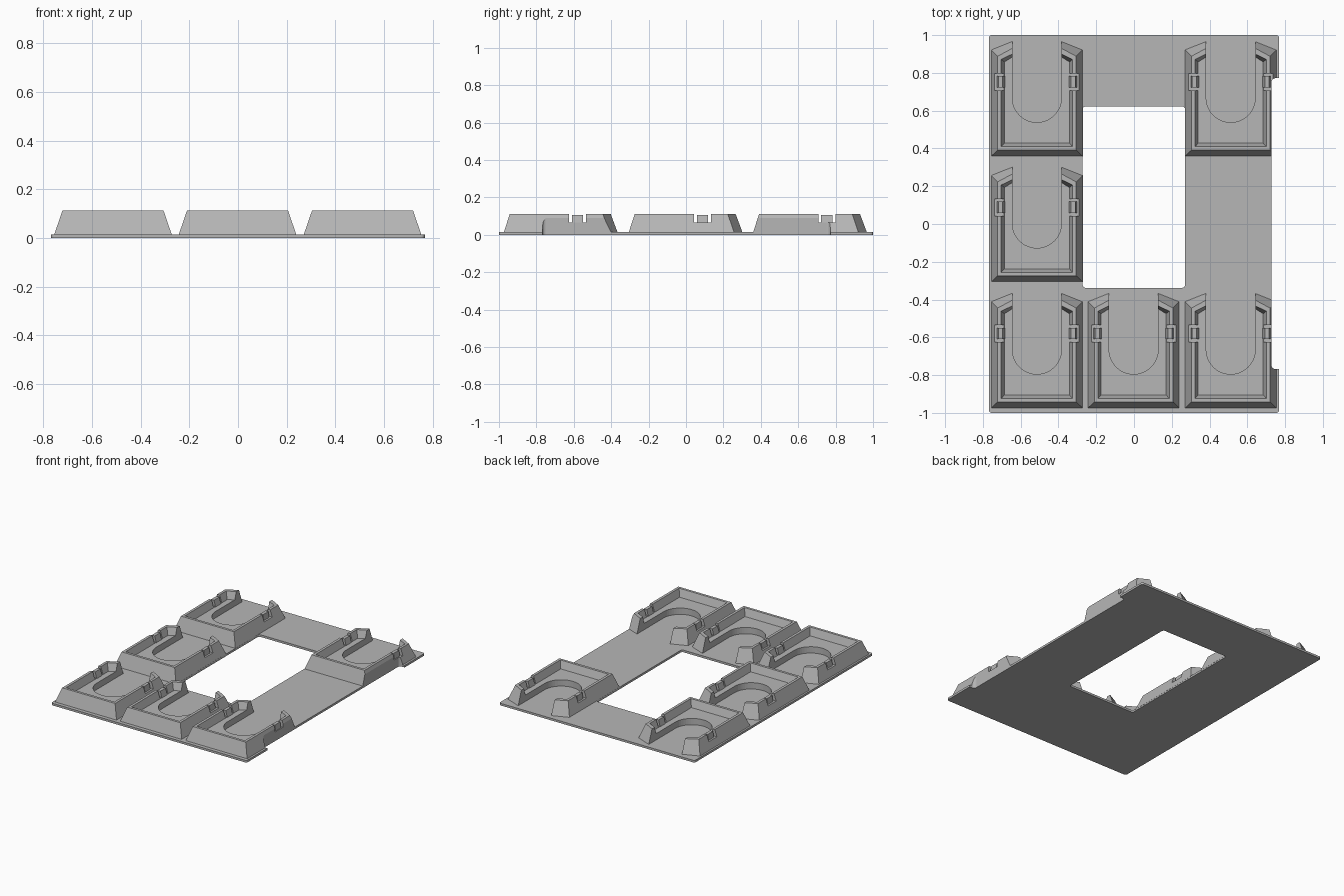
import bpy, bmesh, math

if "Cube" in bpy.data.objects:
    bpy.data.objects.remove(bpy.data.objects["Cube"], do_unlink=True)

grey = bpy.data.materials.new("plain grey")
grey.use_nodes = True
colour = (0.47, 0.47, 0.47, 1)
grey.diffuse_color = colour
grey.node_tree.nodes["Principled BSDF"].inputs["Base Color"].default_value = colour

PLATE, TOP, FLOOR = 0.015, 0.112, 0.06


def loft(name, low, z0, high, z1):
    """Solid between two outlines with equal point counts."""
    bm = bmesh.new()
    a = [bm.verts.new((x, y, z0)) for x, y in low]
    b = [bm.verts.new((x, y, z1)) for x, y in high]
    bm.faces.new(a[::-1])
    bm.faces.new(b)
    for i in range(len(a)):
        j = (i + 1) % len(a)
        bm.faces.new((a[i], a[j], b[j], b[i]))
    bmesh.ops.recalc_face_normals(bm, faces=bm.faces)
    mesh = bpy.data.meshes.new(name)
    bm.to_mesh(mesh)
    bm.free()
    mesh.materials.append(grey)
    obj = bpy.data.objects.new(name, mesh)
    bpy.context.collection.objects.link(obj)
    return obj


def rect(x0, x1, y0, y1):
    return [(x0, y0), (x1, y0), (x1, y1), (x0, y1)]


def rounded(x0, x1, y0, y1, r):
    pts = []
    centres = [(x1 - r, y1 - r), (x0 + r, y1 - r), (x0 + r, y0 + r), (x1 - r, y0 + r)]
    for k, (cx, cy) in enumerate(centres):
        for s in range(5):
            a = math.pi / 2 * (k + s / 4)
            pts.append((cx + r * math.cos(a), cy + r * math.sin(a)))
    return pts


def cut(obj, *cutters):
    """Subtract the cutters and bake the result."""
    for c in cutters:
        c.hide_render = True
        mod = obj.modifiers.new("cut", 'BOOLEAN')
        mod.operation, mod.solver, mod.object = 'DIFFERENCE', 'EXACT', c
    bpy.context.view_layer.update()
    graph = bpy.context.evaluated_depsgraph_get()
    mesh = bpy.data.meshes.new_from_object(obj.evaluated_get(graph))
    obj.modifiers.clear()
    obj.data = mesh
    for c in cutters:
        bpy.data.objects.remove(c, do_unlink=True)


def footprint(half, front, corner, peak):
    """Tray outline with a back edge that rises to the slot."""
    return [(-half, front), (half, front), (half, corner),
            (0.13, peak), (-0.13, peak), (-half, corner)]


def side_cutter():
    return loft("edge_cutter", rounded(0.728, 0.9, -0.768, 0.772, 0.02), -0.1,
                rounded(0.728, 0.9, -0.768, 0.772, 0.02), 0.3)


# Base plate with window and side recess
plate_outline = rounded(-0.768, 0.768, -1, 1, 0.015)
plate = loft("base_plate", plate_outline, 0, plate_outline, PLATE)
window = rounded(-0.272, 0.27, -0.338, 0.622, 0.015)
cut(plate, loft("window_cutter", window, -0.1, window, 0.1), side_cutter())


def make_tray(name, x, y):
    # Sloped outer body
    tray = loft(name, footprint(0.243, 0, 0.565, 0.61), PLATE - 0.005,
                footprint(0.208, 0.033, 0.53, 0.572), TOP)
    # Shallow recess with leaning walls
    recess = loft("recess_cutter", footprint(0.172, 0.07, 0.50, 0.526), FLOOR,
                  footprint(0.19, 0.05, 0.514, 0.543), TOP + 0.003)
    # Round-ended slot open at the back
    arc = [(0.13 * math.cos(a), 0.31 + 0.13 * math.sin(a))
           for a in (math.pi * (1 + s / 24) for s in range(25))]
    slot_outline = arc + [(0.13, 0.8), (-0.13, 0.8)]
    slot = loft("slot_cutter", slot_outline, PLATE, slot_outline, 0.3)
    # Notches across both side walls
    notches = []
    for s in (-1, 1):
        area = rect(*sorted((s * 0.168, s * 0.3)), 0.35, 0.44)
        notches.append(loft("notch_cutter", area, 0.065, area, 0.3))
    cut(tray, recess, slot, *notches)
    tray.location = (x, y, 0)
    if x > 0.3:
        cut(tray, side_cutter())

    # Small clip standing in each notch
    for s, side in ((-1, "right"), (1, "left")):
        clip = loft(name + "_clip_" + side,
                    rect(*sorted((s * 0.169, s * 0.212)), 0.365, 0.425), 0.06,
                    rect(*sorted((s * 0.181, s * 0.204)), 0.365, 0.425), 0.105)
        clip.location = (x, y, 0)


# Trays around the window
columns = {"right": -0.514, "middle": -0.002, "left": 0.512}
rows = {"front": -0.975, "centre": -0.307, "back": 0.358}
for row, column in (("front", "right"), ("front", "middle"), ("front", "left"),
                    ("centre", "right"), ("back", "right"), ("back", "left")):
    make_tray("tray_" + row + "_" + column, columns[column], rows[row])
